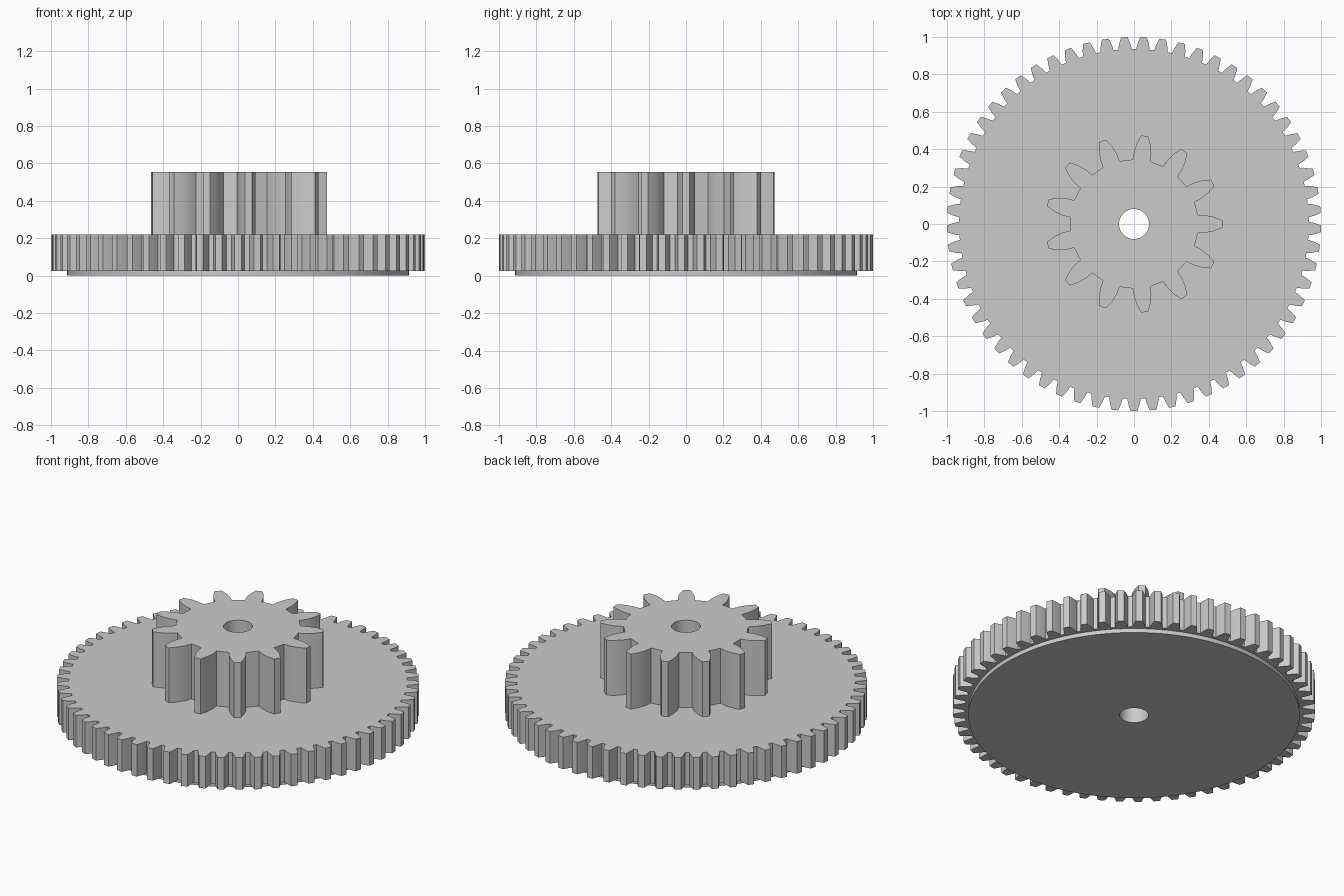
import bpy
import bmesh
from math import pi, sin, cos

cube = bpy.data.objects.get("Cube")
if cube:
    bpy.data.objects.remove(cube, do_unlink=True)

grey = bpy.data.materials.new("grey plastic")
grey.use_nodes = True
grey.diffuse_color = (0.6, 0.6, 0.6, 1)
grey.node_tree.nodes["Principled BSDF"].inputs["Base Color"].default_value = (0.6, 0.6, 0.6, 1)

BORE = 0.08


def circle(radius, count):
    return [(radius * cos(2 * pi * i / count), radius * sin(2 * pi * i / count)) for i in range(count)]


def gear(teeth, start, flank):
    """Gear outline; flank lists (radius, half width) from root to tip."""
    points = []
    for i in range(teeth):
        a = start + 2 * pi * i / teeth
        tooth = [(r, -w) for r, w in flank] + [(r, w) for r, w in reversed(flank)]
        points += [(r * cos(a + w / r), r * sin(a + w / r)) for r, w in tooth]
    return points


def bored_plate(name, outline, bottom, top):
    """Extrude an outline with the axle bore through it."""
    bm = bmesh.new()
    for loop in (outline, circle(BORE, 48)):
        verts = [bm.verts.new((x, y, bottom)) for x, y in loop]
        for i, v in enumerate(verts):
            bm.edges.new((verts[i - 1], v))
    bmesh.ops.triangle_fill(bm, edges=bm.edges[:], use_beauty=True)
    cap = bmesh.ops.extrude_face_region(bm, geom=bm.faces[:], use_keep_orig=True)
    moved = [g for g in cap["geom"] if isinstance(g, bmesh.types.BMVert)]
    bmesh.ops.translate(bm, verts=moved, vec=(0, 0, top - bottom))
    bmesh.ops.recalc_face_normals(bm, faces=bm.faces[:])
    mesh = bpy.data.meshes.new(name)
    bm.to_mesh(mesh)
    bm.free()
    mesh.materials.append(grey)
    obj = bpy.data.objects.new(name, mesh)
    bpy.context.collection.objects.link(obj)
    bpy.ops.object.select_all(action="DESELECT")
    obj.select_set(True)
    bpy.context.view_layer.objects.active = obj
    bpy.ops.object.shade_smooth_by_angle(angle=0.25)


# Thin round shoulder under the large gear
bored_plate("base_shoulder", circle(0.915, 128), 0, 0.025)

# Large gear with a tooth pointing to the front
large_flank = [(0.935, 0.036), (0.965, 0.030), (1.0, 0.018)]
bored_plate("large_gear", gear(61, -pi / 2, large_flank), 0.025, 0.22)

# Small pinion on top
small_flank = [(0.345, 0.047), (0.385, 0.047), (0.43, 0.038), (0.475, 0.019)]
bored_plate("small_gear", gear(13, 0, small_flank), 0.22, 0.555)
